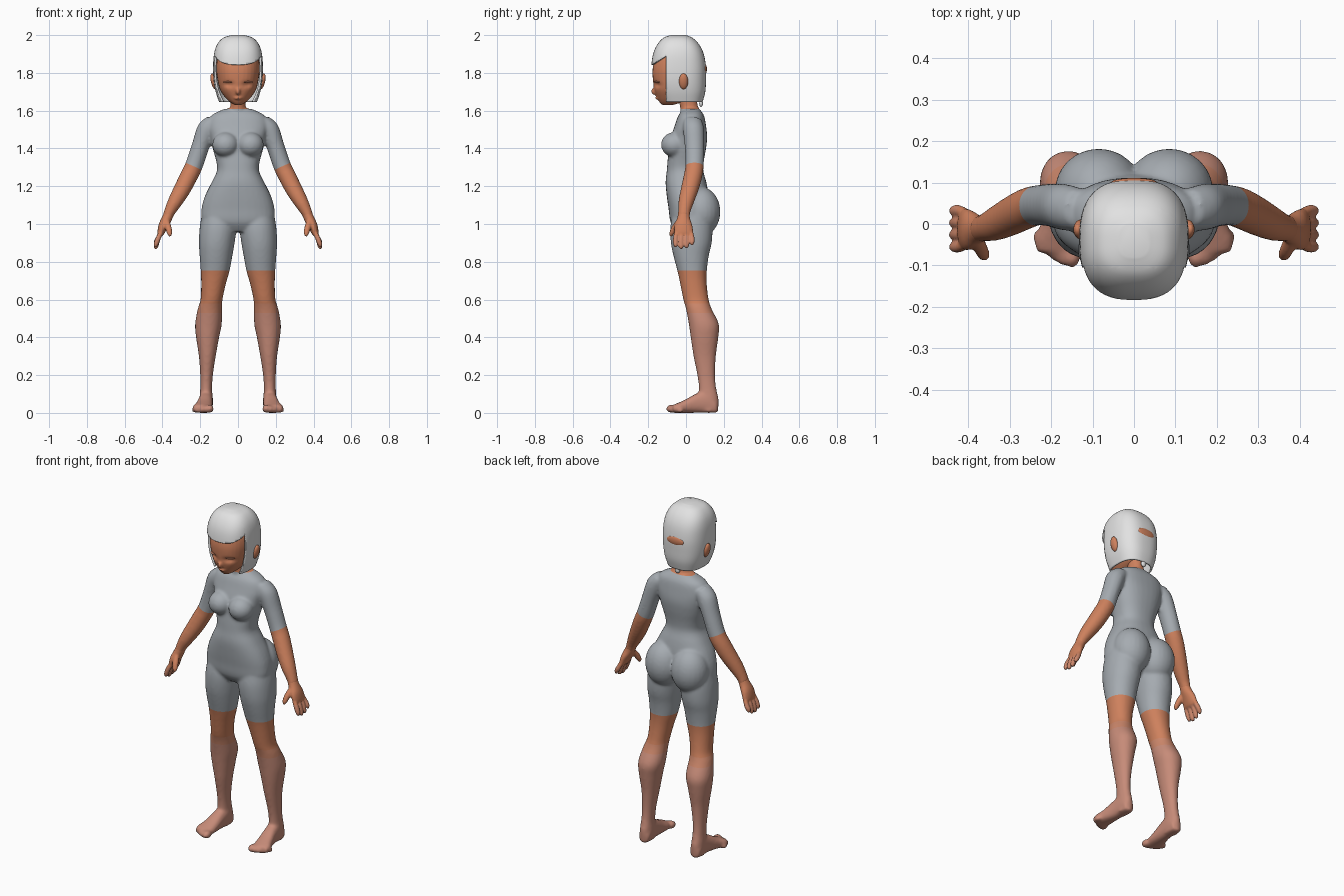
import bpy, bmesh, math
from mathutils import Vector, Matrix

if "Cube" in bpy.data.objects:
    bpy.data.objects.remove(bpy.data.objects["Cube"])


def material(name, rgb):
    mat = bpy.data.materials.new(name)
    mat.use_nodes = True
    mat.diffuse_color = (*rgb, 1)
    mat.node_tree.nodes["Principled BSDF"].inputs["Base Color"].default_value = (*rgb, 1)
    return mat


suit = material("grey suit", (.38, .41, .44))
skin = material("warm skin", (.62, .22, .11))
blush = material("blended skin", (.60, .24, .145))
rose = material("rosy skin", (.57, .26, .19))
white = material("white hair", (.76, .76, .76))


def slab(z, x0, x1, y0, y1):
    """Horizontal cross-section given by its limits."""
    return (Vector(((x0 + x1) / 2, (y0 + y1) / 2, z)),
            Vector(((x1 - x0) / 2, 0, 0)), Vector((0, (y1 - y0) / 2, 0)))


def spline(a, b, c, d, t):
    return b + (c - a) * (t / 2) + (a - b * 2.5 + c * 2 - d / 2) * t ** 2 \
        + (b * 1.5 - a / 2 - c * 1.5 + d / 2) * t ** 3


def loft(bm, rings, power=2.0, sides=32, steps=4):
    """Skin a smooth surface over rings of (centre, half axis, half axis)."""
    ext = [rings[0]] + rings + [rings[-1]]
    fine = []
    for i in range(len(rings) - 1):
        for k in range(steps):
            fine.append([spline(*[ext[i + j][m] for j in range(4)], k / steps) for m in range(3)])
    fine.append(rings[-1])
    loops = []
    for c, u, v in fine:
        loop = []
        for k in range(sides):
            a = 2 * math.pi * k / sides
            p, q = [math.copysign(abs(f) ** (2 / power), f) for f in (math.cos(a), math.sin(a))]
            loop.append(bm.verts.new(c + u * p + v * q))
        loops.append(loop)
    for low, high in zip(loops, loops[1:]):
        for k in range(sides):
            n = (k + 1) % sides
            bm.faces.new((low[k], low[n], high[n], high[k]))
    bm.faces.new(loops[0])
    bm.faces.new(loops[-1])


def limb(bm, rows, side):
    """Loft square to a path; rows are x, y, z, radius, depth radius."""
    pts = [Vector((side * r[0], r[1], r[2])) for r in rows]
    rings = []
    for i, r in enumerate(rows):
        t = pts[min(i + 1, len(pts) - 1)] - pts[max(i - 1, 0)]
        rings.append((pts[i], Vector((t.z, 0, -t.x)).normalized() * r[3], Vector((0, r[4], 0))))
    loft(bm, rings, sides=20)


def blob(bm, centre, radii):
    bmesh.ops.create_uvsphere(bm, u_segments=24, v_segments=16, radius=1,
                              matrix=Matrix.LocRotScale(Vector(centre), None, Vector(radii)))


def build(bm, name, mats, voxel=0, smooth=0):
    """Turn a bmesh into an object, optionally fused into one skin."""
    bmesh.ops.recalc_face_normals(bm, faces=bm.faces)
    mesh = bpy.data.meshes.new(name)
    bm.to_mesh(mesh)
    bm.free()
    ob = bpy.data.objects.new(name, mesh)
    bpy.context.collection.objects.link(ob)
    if voxel:
        mod = ob.modifiers.new("fuse", 'REMESH')
        mod.mode = 'VOXEL'
        mod.voxel_size = voxel
        mod = ob.modifiers.new("relax", 'SMOOTH')
        mod.factor, mod.iterations = .5, smooth
        dg = bpy.context.evaluated_depsgraph_get()
        fused = bpy.data.meshes.new_from_object(ob.evaluated_get(dg))
        ob.modifiers.clear()
        ob.data = fused
    ob.data.materials.clear()
    for m in mats:
        ob.data.materials.append(m)
    ob.data.shade_smooth()
    return ob


def paint(ob, cuts, rule):
    """Cut clean colour borders, then choose each face's material."""
    bm = bmesh.new()
    bm.from_mesh(ob.data)
    for co, no in cuts:
        bmesh.ops.bisect_plane(bm, geom=bm.verts[:] + bm.edges[:] + bm.faces[:],
                               plane_co=co, plane_no=no)
    for f in bm.faces:
        f.material_index = rule(f.calc_center_median())
        f.smooth = True
    bm.to_mesh(ob.data)
    bm.free()


# Body: torso, neck, bust, seat, arms, legs and feet fused together
body = bmesh.new()
torso = [(1.61, .07, -.01, .07), (1.575, .14, -.04, .095), (1.52, .16, -.06, .106),
         (1.46, .148, -.08, .112), (1.4, .134, -.09, .106), (1.33, .115, -.098, .094),
         (1.28, .112, -.102, .092), (1.22, .14, -.108, .108), (1.15, .174, -.102, .12),
         (1.08, .193, -.092, .12), (1.01, .185, -.082, .1), (.96, .1, -.05, .06)]
loft(body, [slab(z, -w, w, f, b) for z, w, f, b in torso], 2.4)
neck = [(1.54, .06, -.03, .08), (1.6, .044, -.03, .07), (1.64, .04, -.035, .06), (1.71, .042, -.05, .05)]
loft(body, [slab(z, -w, w, f, b) for z, w, f, b in neck])

leg = [(1.06, .01, .19, -.07, .13), (.98, .008, .203, -.083, .14), (.9, .018, .207, -.08, .136),
       (.83, .03, .203, -.066, .12), (.75, .045, .197, -.045, .11), (.68, .065, .195, -.03, .11),
       (.6, .082, .198, -.014, .12), (.55, .085, .213, 0, .136), (.47, .086, .227, .015, .174),
       (.4, .1, .222, .025, .171), (.3, .118, .207, .04, .158), (.2, .133, .2, .06, .154),
       (.13, .137, .2, .068, .16), (.07, .134, .203, .065, .173), (.005, .138, .2, .07, .17)]
foot = [(.168, .165, .03, .06), (.168, .12, .036, .12), (.172, .06, .038, .105),
        (.18, 0, .045, .072), (.188, -.04, .052, .054), (.188, -.07, .045, .042)]
arm = [(.13, .035, 1.545, .04, .05), (.165, .04, 1.5, .052, .056), (.199, .045, 1.41, .047, .052),
       (.233, .045, 1.31, .047, .049), (.262, .036, 1.25, .047, .05), (.295, .02, 1.185, .045, .048),
       (.332, .002, 1.12, .039, .042), (.362, -.009, 1.065, .03, .033), (.374, -.012, 1.035, .026, .033)]
for s in (1, -1):
    blob(body, (s * .066, -.062, 1.42), (.07, .07, .066))
    blob(body, (s * .085, .08, 1.065), (.106, .102, .13))
    loft(body, [slab(z, *sorted((s * a, s * b)), f, k) for z, a, b, f, k in leg], 2.1)
    loft(body, [(Vector((s * x, y, h / 2)), Vector((w, 0, 0)), Vector((0, 0, h / 2)))
                for x, y, w, h in foot], 2.4)
    for i in range(5):
        t = i / 4
        r = .022 - .008 * t
        blob(body, (s * (.15 + .08 * t), -.076 + .045 * t * t, r), (r, r * 1.35, r))
    limb(body, arm, s)
body = build(body, "body", [suit, skin, blush, rose], .008, 6)

sleeve = Vector((.41, 0, -.91))
sleeve_at = Vector((.233, 0, 1.305))


def body_colour(c):
    x = abs(c.x)
    on_arm = x > .17 + (1.3 - c.z) * .3 and c.z > .9
    if c.z > 1.608 or (on_arm and (Vector((x, 0, c.z)) - sleeve_at).dot(sleeve) > 0):
        return 1
    if c.z > .755:
        return 0
    return 1 if c.z > .58 else 2 if c.z > .53 else 3


up = Vector((0, 0, 1))
borders = [(up * z, up) for z in (1.608, .755, .58, .53)]
borders += [(Vector((s * sleeve_at.x, 0, sleeve_at.z)), Vector((s * sleeve.x, 0, sleeve.z))) for s in (1, -1)]
paint(body, borders, body_colour)

# Hands: palm, four fingers and a thumb
palm = [(.36, -.01, 1.07, .025, .029), (.376, -.013, 1.03, .027, .034),
        (.396, -.014, .99, .025, .048), (.41, -.012, .95, .018, .05), (.415, -.012, .938, .01, .04)]
for s, label in ((1, "left_hand"), (-1, "right_hand")):
    hand = bmesh.new()
    limb(hand, palm, s)
    for i, drop in enumerate((.01, 0, .004, .02)):
        y = -.055 + .029 * i
        tip = .868 + drop
        limb(hand, [(.4, y * .8 - .003, .97, .012, .012), (.422, y, .925, .0135, .0135),
                    (.434, y, tip + .015, .0125, .0125), (.438, y, tip, .006, .006)], s)
    limb(hand, [(.383, -.03, 1.02, .018, .02), (.37, -.058, .985, .017, .018),
                (.362, -.074, .953, .014, .014), (.36, -.08, .935, .006, .006)], s)
    paint(build(hand, label, [skin, blush], .005, 2), [(up * .94, up)], lambda c: int(c.z < .94))

# Head: skull, jaw, nose and lips, with eye sockets pressed in
head = bmesh.new()
skull = [(1.63, .018, -.125, -.07), (1.645, .042, -.14, -.02), (1.67, .068, -.153, .04),
         (1.71, .095, -.167, .08), (1.76, .108, -.175, .09), (1.82, .115, -.177, .092),
         (1.88, .108, -.16, .08), (1.92, .08, -.12, .05)]
loft(head, [slab(z, -w, w, f, b) for z, w, f, b in skull], 2.3)
blob(head, (0, -.163, 1.703), (.013, .022, .02))
blob(head, (0, -.15, 1.666), (.022, .013, .008))
head = build(head, "head", [skin], .006, 3)
for v in head.data.vertices:
    if v.co.y < -.08:
        d = ((abs(v.co.x) - .05) / .026) ** 2 + ((v.co.z - 1.738) / .015) ** 2
        v.co.y += .013 * math.exp(-d)

# Ears, upper eyelids and the bare patch at the back of the head
for s, side in ((1, "left"), (-1, "right")):
    ear = bmesh.new()
    blob(ear, (s * .128, -.013, 1.755), (.016, .024, .042))
    for v in ear.verts:
        v.co.x += s * (v.co.z - 1.755) * .2
    build(ear, side + "_ear", [skin])
    lid = bmesh.new()
    blob(lid, (s * .052, -.158, 1.752), (.027, .012, .004))
    for v in lid.verts:
        v.co.y += max(0, abs(v.co.x) - .05) * .5
    build(lid, side + "_eyelid", [blush])
patch = bmesh.new()
blob(patch, (0, .1, 1.82), (.055, .011, .026))
build(patch, "crown_patch", [skin])

# Hair: a rounded cap with the front opened for the face
hair = bmesh.new()
cap = [(1.645, .1, -.14, .088), (1.7, .118, -.165, .102), (1.76, .129, -.18, .106),
       (1.83, .132, -.184, .106), (1.9, .127, -.174, .094), (1.95, .111, -.152, .07),
       (1.985, .08, -.12, .035), (2, .035, -.08, 0)]
loft(hair, [slab(z, -w, w, f, b) for z, w, f, b in cap], 2.6, 56, 5)
fringe, fringe_dir = Vector((0, -.184, 1.842)), Vector((0, -.6, 1)).normalized()
temple, front = Vector((0, -.105, 0)), Vector((0, -1, 0))
for co, no in ((fringe, fringe_dir), (temple, front)):
    bmesh.ops.bisect_plane(hair, geom=hair.verts[:] + hair.edges[:] + hair.faces[:],
                           plane_co=co, plane_no=no)
bmesh.ops.recalc_face_normals(hair, faces=hair.faces)
gone = []
for f in hair.faces:
    c = f.calc_center_median()
    opening = (c - temple).dot(front) > 0 and (c - fringe).dot(fringe_dir) < 0
    if opening or c.z < 1.646:
        gone.append(f)
bmesh.ops.delete(hair, geom=gone, context='FACES')
hair = build(hair, "hair", [white])
shell = hair.modifiers.new("thickness", 'SOLIDIFY')
shell.thickness, shell.offset = .01, -1
nape = bmesh.new()
blob(nape, (0, .08, 1.638), (.016, .01, .018))
build(nape, "nape_lock", [white])
